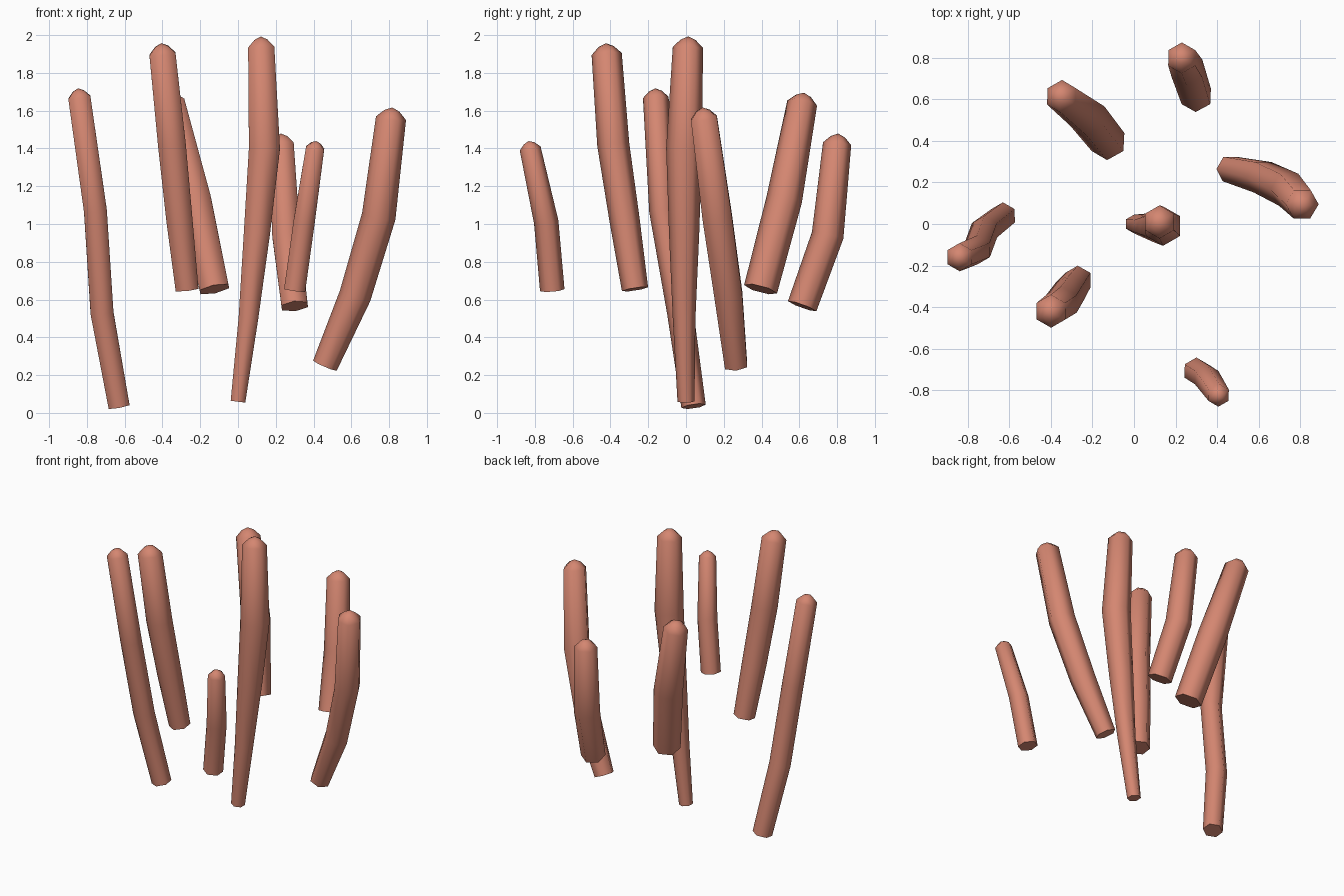
import bpy
import bmesh
import math
from mathutils import Vector

default_cube = bpy.data.objects.get("Cube")
if default_cube:
    bpy.data.objects.remove(default_cube, do_unlink=True)

SIDES = 6


def make_material(name, colour):
    material = bpy.data.materials.new(name)
    material.use_nodes = True
    material.diffuse_color = colour
    material.node_tree.nodes["Principled BSDF"].inputs["Base Color"].default_value = colour
    return material


coral = make_material("coral", (0.66, 0.24, 0.165, 1.0))


def add_ring(bm, centre, tangent, radius, twist):
    """Hexagonal ring square to the tangent, one corner pointing to the back."""
    back = Vector((0, 1, 0))
    back = (back - tangent * back.dot(tangent)).normalized()
    side = back.cross(tangent)
    ring = []
    for i in range(SIDES):
        angle = twist + math.tau * i / SIDES
        offset = back * math.cos(angle) + side * math.sin(angle)
        ring.append(bm.verts.new(centre + offset * radius))
    return ring


def make_stalk(name, path, twist=0.0):
    """Bent tube along (x, y, z, radius) points, flat base and domed tip."""
    points = [Vector(p[:3]) for p in path]
    radii = [p[3] for p in path]
    last = len(points) - 1
    bm = bmesh.new()
    rings = []
    for i, point in enumerate(points):
        tangent = (points[min(i + 1, last)] - points[max(i - 1, 0)]).normalized()
        rings.append(add_ring(bm, point, tangent, radii[i], twist))

    # domed tip
    tip_radius = radii[-1]
    rings.append(add_ring(bm, points[-1] + tangent * tip_radius * 0.5,
                          tangent, tip_radius * 0.5, twist))
    apex = bm.verts.new(points[-1] + tangent * tip_radius * 0.72)

    for low, high in zip(rings, rings[1:]):
        for i in range(SIDES):
            j = (i + 1) % SIDES
            bm.faces.new((low[i], low[j], high[j], high[i]))
    for i in range(SIDES):
        bm.faces.new((rings[-1][i], rings[-1][(i + 1) % SIDES], apex))

    # flat base
    bm.faces.new(rings[0])
    bmesh.ops.recalc_face_normals(bm, faces=bm.faces[:])

    mesh = bpy.data.meshes.new(name)
    bm.to_mesh(mesh)
    bm.free()
    mesh.materials.append(coral)
    stalk = bpy.data.objects.new(name, mesh)
    bpy.context.collection.objects.link(stalk)
    bpy.ops.object.select_all(action="DESELECT")
    stalk.select_set(True)
    bpy.context.view_layer.objects.active = stalk
    bpy.ops.object.shade_smooth_by_angle(angle=math.radians(65))


# centre lines from base to tip
make_stalk("centre_stalk", [
    (0, 0, 0.06, 0.045), (0.055, -0.01, 0.5, 0.06), (0.1, -0.01, 0.95, 0.08),
    (0.14, -0.01, 1.4, 0.095), (0.123, 0.01, 1.935, 0.08)])
make_stalk("right_stalk", [
    (-0.63, 0.04, 0.035, 0.065), (-0.72, -0.03, 0.53, 0.07),
    (-0.755, -0.125, 1.07, 0.07), (-0.84, -0.16, 1.67, 0.068)])
make_stalk("front_right_stalk", [
    (-0.27, -0.27, 0.655, 0.07), (-0.31, -0.325, 1.02, 0.08),
    (-0.35, -0.385, 1.42, 0.085), (-0.4, -0.42, 1.9, 0.08)])
make_stalk("back_right_stalk", [
    (-0.125, 0.395, 0.655, 0.09), (-0.225, 0.52, 1.13, 0.095),
    (-0.35, 0.615, 1.64, 0.08)])
make_stalk("back_left_stalk", [
    (0.3, 0.615, 0.565, 0.08), (0.255, 0.75, 0.94, 0.085),
    (0.23, 0.8, 1.425, 0.075)])
make_stalk("left_stalk", [
    (0.46, 0.265, 0.25, 0.068), (0.62, 0.225, 0.62, 0.085),
    (0.745, 0.165, 1.04, 0.09), (0.81, 0.095, 1.56, 0.08)], twist=math.radians(30))
make_stalk("front_left_stalk", [
    (0.3, -0.708, 0.65, 0.065), (0.35, -0.74, 1.01, 0.065),
    (0.408, -0.825, 1.4, 0.056)])
